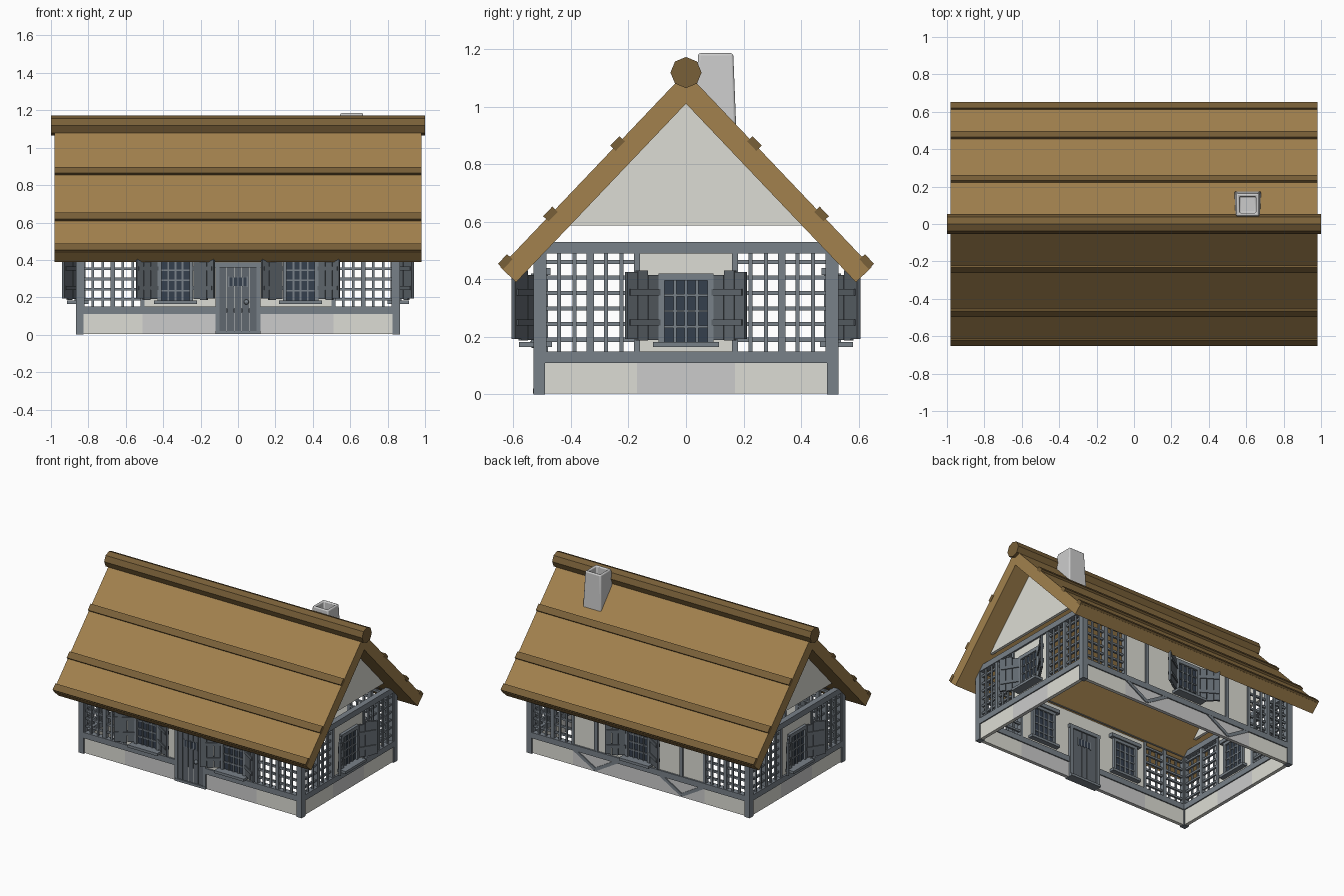
import bpy, bmesh, math
from mathutils import Matrix, Vector

if "Cube" in bpy.data.objects:
    bpy.data.objects.remove(bpy.data.objects["Cube"])


def mat(name, rgb):
    m = bpy.data.materials.new(name)
    m.diffuse_color = (*rgb, 1)
    m.use_nodes = True
    m.node_tree.nodes["Principled BSDF"].inputs["Base Color"].default_value = m.diffuse_color
    return m


TIMBER = mat("timber", (0.19, 0.22, 0.25))
DARK = mat("dark_timber", (0.12, 0.14, 0.16))
PLASTER = mat("plaster", (0.72, 0.72, 0.66))
GLASS = mat("glass", (0.035, 0.05, 0.075))
THATCH = mat("thatch", (0.36, 0.22, 0.075))
BAND = mat("thatch_band", (0.19, 0.115, 0.04))


def finish(name, bm, material=None):
    bmesh.ops.recalc_face_normals(bm, faces=bm.faces)
    me = bpy.data.meshes.new(name)
    bm.to_mesh(me)
    bm.free()
    if material:
        me.materials.append(material)
    ob = bpy.data.objects.new(name, me)
    bpy.context.collection.objects.link(ob)
    return ob


def boxes(name, material, M, items):
    """Boxes in wall space: (u0, u1, d0, d1, z0, z1), d pointing outward."""
    bm = bmesh.new()
    for u0, u1, d0, d1, z0, z1 in items:
        c = Vector(((u0 + u1) / 2, -(d0 + d1) / 2, (z0 + z1) / 2))
        S = Matrix.Diagonal((abs(u1 - u0), abs(d1 - d0), abs(z1 - z0), 1))
        bmesh.ops.create_cube(bm, size=1, matrix=M @ Matrix.Translation(c) @ S)
    return finish(name, bm, material)


def prism(name, material, pts, a, b, M=None):
    """Profile in the yz plane, extruded along x from a to b."""
    bm = bmesh.new()
    f = bm.faces.new([bm.verts.new((a, y, z)) for y, z in pts])
    r = bmesh.ops.extrude_face_region(bm, geom=[f])
    bmesh.ops.translate(bm, vec=(b - a, 0, 0),
                        verts=[v for v in r["geom"] if isinstance(v, bmesh.types.BMVert)])
    if M:
        bm.transform(M)
    return finish(name, bm, material)


def window(tag, M, u):
    M = M @ Matrix.Translation((u, 0, 0))
    boxes(tag + "_glass", GLASS, M, [(-.085, .085, -.018, .012, .18, .41)])
    frame = [(-.095, -.075, -.03, .028, .18, .42), (.075, .095, -.03, .028, .18, .42),
             (-.095, .095, -.03, .028, .395, .42), (-.115, .115, .0, .07, .165, .183),
             (-.115, .115, -.045, 0, .165, .183), (-.12, .12, -.04, -.01, .415, .44)]
    frame += [(k * .038 - .005, k * .038 + .005, -.024, .02, .18, .4) for k in (-1, 0, 1)]
    frame += [(-.08, .08, -.023, .019, z - .004, z + .004) for z in (.235, .29, .345)]
    boxes(tag + "_frame", TIMBER, M, frame)
    # open shutters: three uneven planks and two straps each
    for s in (-1, 1):
        H = M @ Matrix.Translation((s * .1, -.022, 0)) @ Matrix.Rotation(-s * math.radians(32), 4, 'Z')
        planks = [(s * .043 * i, s * (.043 * i + .041), -.007, .007, z0, z1)
                  for i, (z0, z1) in enumerate([(.19, .415), (.187, .43), (.193, .425)])]
        straps = [(-s * .005, s * .118, -.013, .013, z - .011, z + .011) for z in (.25, .355)]
        boxes(f"{tag}_shutter_{'left' if s < 0 else 'right'}", DARK, H, planks + straps)


def lattice(tag, M, a, b):
    mid = (a + b) / 2
    bars = [(mid - .013, mid + .013, -.015, .015, .15, .49)]
    for e in (a, b):
        bars.append((e - .01, e + .01, -.015, .015, .15, .49))
    n = 6
    for i in range(1, n):
        u = a + (b - a) * i / n
        if i != n // 2:
            bars.append((u - .007, u + .007, 0, .011, .15, .49))
    for i in range(6):
        z = .19 + .054 * i
        bars.append((a, b, -.01, .004, z - .007, z + .007))
    boxes(tag, TIMBER, M, bars)


# walls: name, turn, distance from centre, half length, half width of plaster part
walls = [("front", 0, .51, .845, .51), ("right", 90, .845, .51, .17),
         ("back", 180, .51, .845, .51), ("left", 270, .845, .51, .17)]
WALL = {}
for name, ang, dist, half, pl in walls:
    M = Matrix.Rotation(math.radians(ang), 4, 'Z') @ Matrix.Translation((0, -dist, 0))
    WALL[name] = M
    e = half - .015
    boxes(name + "_plaster", PLASTER, M, [(-pl, pl, -.01, .008, .14, .5)])
    boxes(name + "_plinth_ends", PLASTER, M, [(-e, -pl, -.012, .012, .004, .12), (pl, e, -.012, .012, .004, .12)])
    boxes(name + "_plinth_middle", None, M, [(-pl, pl, -.012, .012, .004, .12)])
    # the sill beam is interrupted by the door at the front
    sill = [(-e, e, -.02, .02, .11, .15)] if name != "front" else \
        [(-e, -.11, -.02, .02, .11, .15), (.11, e, -.02, .02, .11, .15)]
    boxes(name + "_beams", TIMBER, M, sill + [(-e, e, -.02, .02, .49, .53)])
    boxes(name + "_corner_post", TIMBER, M, [(-half - .02, -half + .02, -.02, .02, 0, .53)])
    for s, side in ((-1, "left"), (1, "right")):
        lattice(f"{name}_lattice_{side}", M, *sorted((s * pl, s * e)))
    for u in ((-.335, .335) if name == "front" else (0,)):
        window(f"{name}_window_{'a' if u <= 0 else 'b'}", M, u)

# back wall studs and V braces on the plinth
B = WALL["back"]
boxes("back_studs", TIMBER, B, [(u - .013, u + .013, -.015, .017, .14, .5) for u in (-.33, .33)])
for c in (-.335, .335):
    for s in (-1, 1):
        ln, ang = math.hypot(.17, .1), math.atan2(.1, .17)
        R = B @ Matrix.Translation((c, 0, .02)) @ Matrix.Rotation(-s * ang, 4, 'Y')
        boxes("back_brace", TIMBER, R, [(0, s * ln, -.005, .019, -.011, .011)])

# door with planks, barred opening and knob
F = WALL["front"]
boxes("door_frame", TIMBER, F, [(-.12, -.098, -.03, .02, .005, .37), (.098, .12, -.03, .02, .005, .37),
                                (-.125, .125, -.03, .024, .36, .385), (-.12, .12, -.04, .022, .003, .02)])
boxes("door_planks", DARK, F, [(k * .04 - .0185, k * .04 + .0185, -.02, .014, .015, .365) for k in range(-2, 3)])
boxes("door_opening", GLASS, F, [(-.05, .05, -.022, .016, .26, .305)])
boxes("door_bars", TIMBER, F, [(u - .004, u + .004, -.024, .019, .255, .31) for u in (-.05, -.025, 0, .025, .05)])
bm = bmesh.new()
bmesh.ops.create_uvsphere(bm, u_segments=10, v_segments=6, radius=.014,
                          matrix=F @ Matrix.Translation((.045, -.02, .175)))
finish("door_knob", bm, TIMBER)

# gable triangles
for s, n in ((-1, "left"), (1, "right")):
    prism(n + "_gable", PLASTER, [(-.41, .587), (.41, .587), (0, 1.02)], s * .83, s * .85)

# thatched roof, closed chevron profile
prism("roof", THATCH, [(0, 1.01), (.59, .39), (.645, .442), (0, 1.12), (-.645, .442), (-.59, .39)], -.98, .98)
slope = math.atan2(.678, .645)
for s in (-1, 1):
    for y in (.237, .47, .627):
        T = Matrix.Translation((0, s * y, 1.12 - y * .678 / .645)) @ Matrix.Rotation(-s * slope, 4, 'X')
        prism("roof_band", BAND, [(-.023, -.012), (.023, -.012), (.023, .014), (-.023, .014)], -.981, .981, T)
prism("ridge_roll", BAND, [(.054 * math.sin(k * math.pi / 4), 1.118 + .054 * math.cos(k * math.pi / 4))
                           for k in range(8)], -1, 1)

# tapered hollow chimney
bm = bmesh.new()
bmesh.ops.create_cube(bm, size=1)
for v in bm.verts:
    t = v.co.z > 0
    w = .122 if t else .145
    v.co = Vector((.608 + v.co.x * w, .103 + v.co.y * w, 1.185 if t else .9))
top = max(bm.faces, key=lambda f: f.calc_center_median().z)
bmesh.ops.inset_region(bm, faces=[top], thickness=.024)
hole = bmesh.ops.extrude_face_region(bm, geom=[top])
bmesh.ops.translate(bm, vec=(0, 0, -.11), verts=[v for v in hole["geom"] if isinstance(v, bmesh.types.BMVert)])
bmesh.ops.delete(bm, geom=[top] if top.is_valid else [], context='FACES_ONLY')
chimney = finish("chimney", bm)
bev = chimney.modifiers.new("bevel", 'BEVEL')
bev.width, bev.segments = .01, 3
bpy.context.view_layer.objects.active = chimney
chimney.select_set(True)
bpy.ops.object.shade_smooth_by_angle(angle=math.radians(40))
